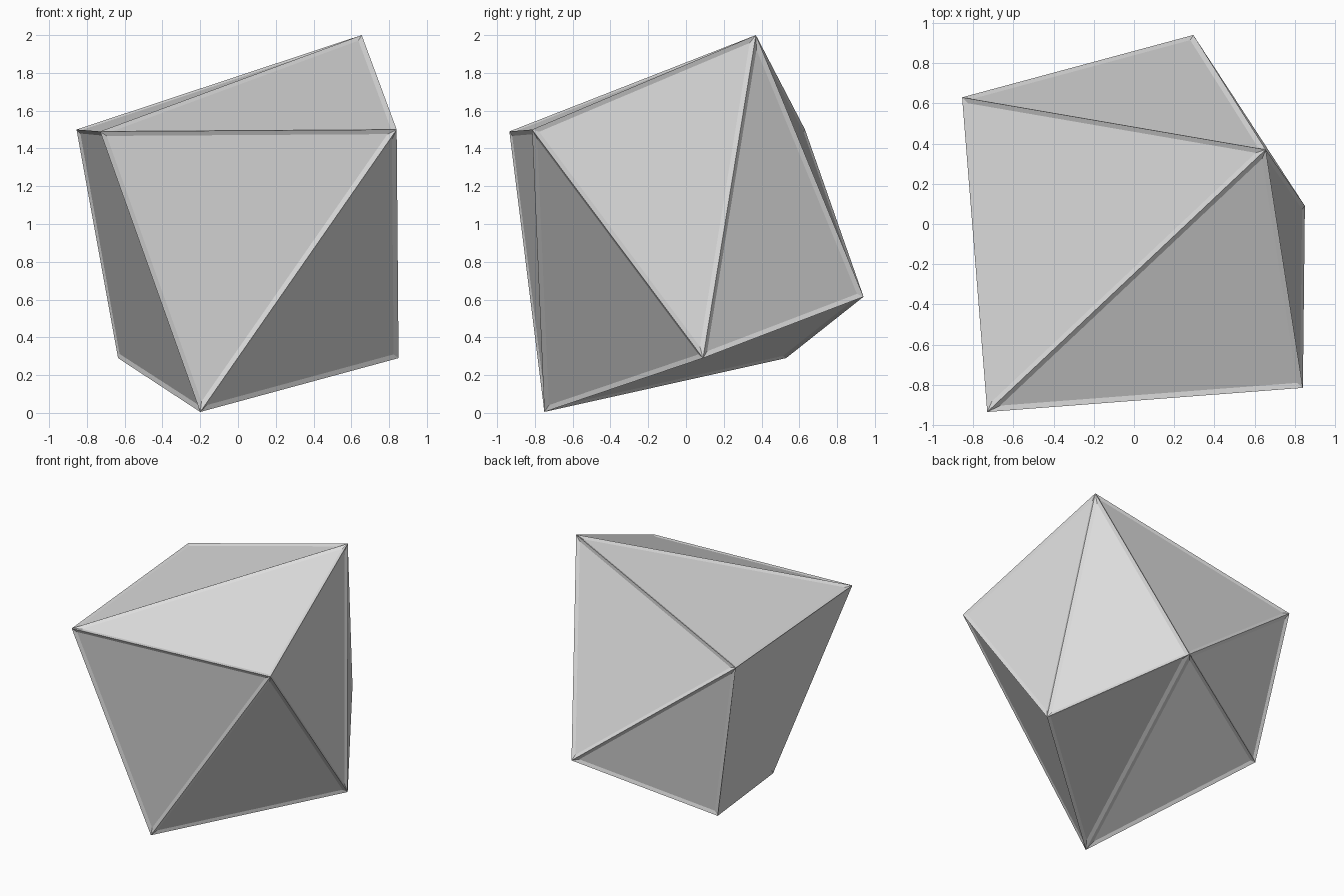
import bpy
import bmesh

cube = bpy.data.objects.get("Cube")
if cube:
    bpy.data.objects.remove(cube, do_unlink=True)

# Plain grey stone
grey = bpy.data.materials.new("light_grey")
grey.use_nodes = True
colour = (0.72, 0.72, 0.72, 1)
grey.diffuse_color = colour
grey.node_tree.nodes["Principled BSDF"].inputs["Base Color"].default_value = colour

# Corners of the faceted block
corners = {
    "A": (-0.855, 0.63, 1.5),     # upper back, -x side
    "B": (-0.73, -0.935, 1.49),   # upper front, -x side
    "C": (0.655, 0.37, 2.0),      # peak
    "D": (0.84, -0.815, 1.5),     # upper front, +x side
    "E": (0.85, 0.09, 0.29),      # lower +x side
    "F": (-0.2, -0.75, 0.005),    # lowest point
    "G": (-0.635, 0.53, 0.29),    # lower back, -x side
    "H": (0.295, 0.94, 0.615),    # back
}

# Facets: top, front, +x side, underside, back, -x side
facets = "ABC ACH BDC BFD CDE CEH DFE EFH FGH AGH AGFB".split()

bm = bmesh.new()
verts = {name: bm.verts.new(co) for name, co in corners.items()}
for facet in facets:
    bm.faces.new([verts[name] for name in facet])
bmesh.ops.recalc_face_normals(bm, faces=bm.faces)

# Sink every facet slightly, leaving a thin raised rim along the edges
bmesh.ops.inset_individual(bm, faces=bm.faces[:], thickness=0.025,
                           depth=-0.01, use_even_offset=True)

mesh = bpy.data.meshes.new("faceted_block")
bm.to_mesh(mesh)
bm.free()
mesh.materials.append(grey)
block = bpy.data.objects.new("faceted_block", mesh)
bpy.context.collection.objects.link(block)
